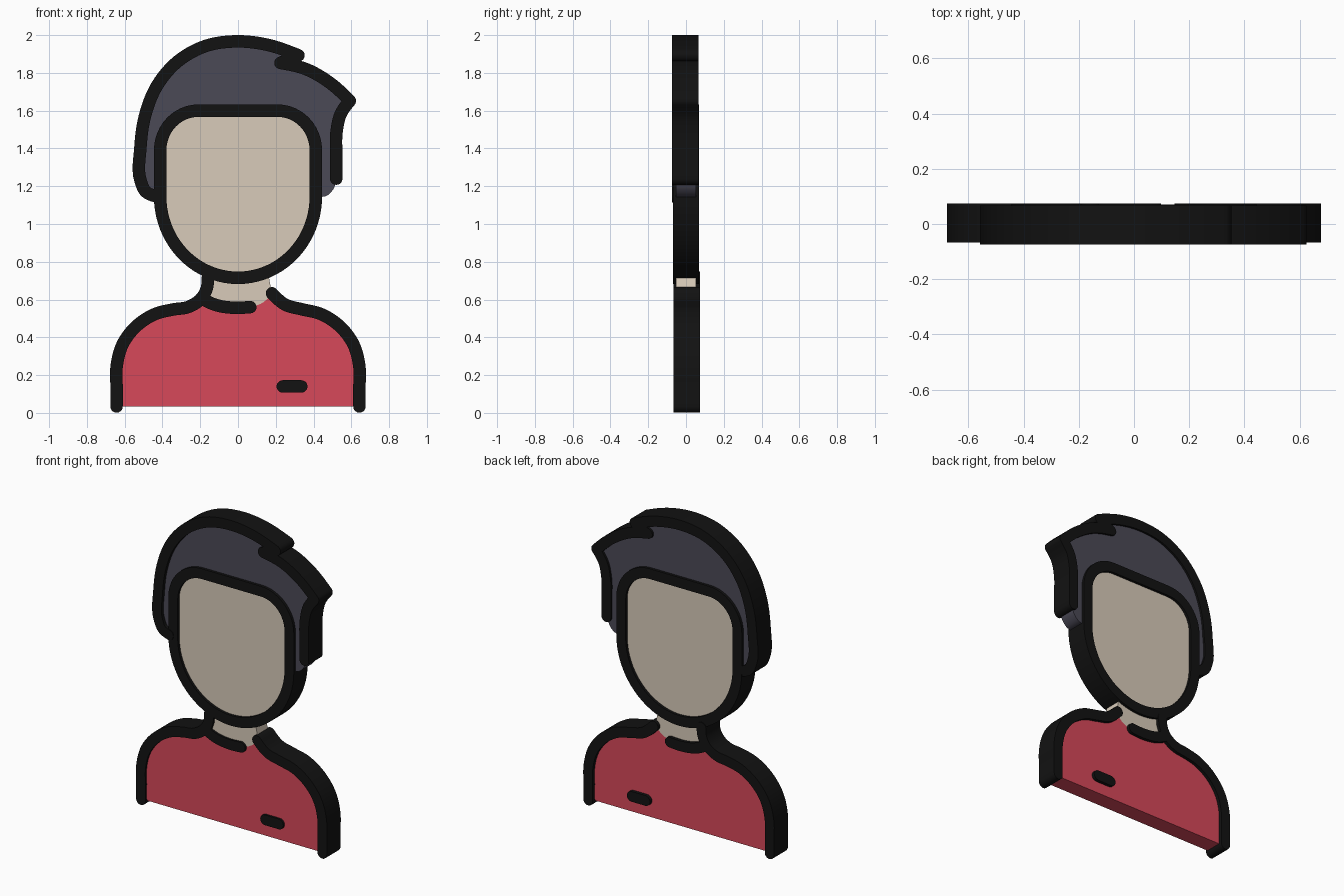
import bpy
import math
from mathutils import Vector

if "Cube" in bpy.data.objects:
    bpy.data.objects.remove(bpy.data.objects["Cube"])

R = 0.033          # half width of the black line work
HALF_LINE = 0.07   # half depth of the line work
HALF_FILL = 0.053  # half depth of the colour panels


def material(name, rgb):
    m = bpy.data.materials.new(name)
    m.diffuse_color = (*rgb, 1)
    m.use_nodes = True
    m.node_tree.nodes["Principled BSDF"].inputs["Base Color"].default_value = m.diffuse_color
    return m


BLACK = material("line_black", (0.006, 0.006, 0.006))
HAIR = material("hair_grey", (0.07, 0.067, 0.093))
SKIN = material("skin", (0.69, 0.60, 0.49))
RED = material("shirt_red", (0.68, 0.065, 0.102))


def smooth(pts, n=6):
    """Smooth path through the given (x, z) points."""
    p = [Vector(q) for q in pts]
    if len(p) < 3:
        return p
    d = [(b - a).length for a, b in zip(p, p[1:])]
    s = [(b - a) / l for a, b, l in zip(p, p[1:], d)]
    t = [(s[i - 1] * d[i] + s[i] * d[i - 1]) / (d[i - 1] + d[i]) for i in range(1, len(s))]
    t = [s[0] * 1.5 - t[0] * 0.5] + t + [s[-1] * 1.5 - t[-1] * 0.5]
    out = []
    for i, l in enumerate(d):
        for k in range(n):
            u = k / n
            h = 3 * u * u - 2 * u ** 3
            out.append(p[i] * (1 - h) + p[i + 1] * h
                       + t[i] * l * (u ** 3 - 2 * u * u + u) + t[i + 1] * l * (u ** 3 - u * u))
    return out + [p[-1]]


def plate(name, loops, half, y, mat):
    """Extrude closed loops drawn in the front plane."""
    c = bpy.data.curves.new(name, 'CURVE')
    c.dimensions, c.fill_mode, c.extrude = '2D', 'BOTH', half
    for loop in loops:
        sp = c.splines.new('POLY')
        sp.points.add(len(loop) - 1)
        for pt, q in zip(sp.points, loop):
            pt.co = (q[0], q[1], 0, 1)
        sp.use_cyclic_u = True
    c.materials.append(mat)
    o = bpy.data.objects.new(name, c)
    bpy.context.collection.objects.link(o)
    o.rotation_euler.x = math.pi / 2
    o.location.y = y
    bpy.ops.object.select_all(action='DESELECT')
    o.select_set(True)
    bpy.context.view_layer.objects.active = o
    bpy.ops.object.convert(target='MESH')
    bpy.ops.object.shade_smooth_by_angle()


def normals(path, closed=False):
    n = len(path)
    res = []
    for i in range(n):
        a = path[i - 1] if closed or i else path[0]
        b = path[(i + 1) % n] if closed or i < n - 1 else path[-1]
        d = (b - a).normalized()
        res.append(Vector((-d.y, d.x)))
    return res


def stroke(name, path, y):
    """Round-ended line of constant width."""
    nm = normals(path)
    left = [p + v * R for p, v in zip(path, nm)]
    right = [p - v * R for p, v in zip(path, nm)]

    def cap(c, v):
        a0 = math.atan2(v.y, v.x)
        return [c + R * Vector((math.cos(a0 - math.pi * k / 10), math.sin(a0 - math.pi * k / 10)))
                for k in range(1, 10)]
    loop = left + cap(path[-1], nm[-1]) + right[::-1] + cap(path[0], -nm[0])
    plate(name, [loop], HALF_LINE, y, BLACK)


def arc(cx, cz, rx, rz, a0, a1, n):
    return [Vector((cx + rx * math.cos(math.radians(a0 + (a1 - a0) * k / n)),
                    cz + rz * math.sin(math.radians(a0 + (a1 - a0) * k / n)))) for k in range(n + 1)]


# Face: rounded arch above, half ellipse below
FX, FZ = 0.412, 1.145
arch = arc(0.21, 1.39, FX - 0.21, 0.21, 0, 90, 12) + arc(-0.21, 1.39, FX - 0.21, 0.21, 90, 180, 12)
chin = arc(0, FZ, FX, 0.43, 180, 360, 40)
face = arch + chin
nf = normals(face, True)
plate("face", [face], HALF_FILL, 0, SKIN)
plate("face_outline", [[p + v * R for p, v in zip(face, nf)],
                       [p - v * R for p, v in zip(face, nf)]], HALF_LINE, 0, BLACK)

# Hair: line work in four strokes, one panel behind them
crown = smooth([(-0.44, 1.148), (-0.487, 1.17), (-0.516, 1.23), (-0.517, 1.40), (-0.493, 1.57),
                (-0.43, 1.73), (-0.32, 1.86), (-0.17, 1.943), (0, 1.967), (0.15, 1.95), (0.32, 1.893)])
notch = smooth([(0.32, 1.893), (0.225, 1.853)])
fringe = smooth([(0.225, 1.853), (0.36, 1.82), (0.49, 1.745), (0.592, 1.652)])
side = smooth([(0.592, 1.652), (0.545, 1.585), (0.522, 1.49), (0.52, 1.36), (0.52, 1.24)])
for name, path in (("crown", crown), ("notch", notch), ("fringe", fringe), ("side", side)):
    stroke("hair_outline_" + name, path, -0.0035)
lock = smooth([(0.52, 1.24), (0.505, 1.185), (0.47, 1.15), (FX, FZ)])
plate("hair", [crown + notch[1:] + fringe[1:] + side[1:] + lock[1:] + arch + [Vector((-FX, FZ))]],
      HALF_FILL, 0, HAIR)

# Shoulders: mirrored sleeve lines, the left one runs on up the neck
sleeve = [(0.643, 0.034), (0.643, 0.14), (0.642, 0.25), (0.61, 0.365), (0.535, 0.462),
          (0.435, 0.525), (0.34, 0.548)]
left = smooth([(-x, z) for x, z in sleeve]
              + [(-0.265, 0.56), (-0.195, 0.605), (-0.165, 0.66), (-0.16, 0.715)])
right = smooth(sleeve + [(0.25, 0.573), (0.18, 0.633)])
stroke("shoulder_outline_left", left, 0.0035)
stroke("shoulder_outline_right", right, 0.0035)

# Collar line, neck and shirt share one neckline
collar = smooth([(-0.19, 0.605), (-0.12, 0.572), (-0.03, 0.557), (0.065, 0.56)])
neckline = collar + smooth([(0.065, 0.56), (0.13, 0.583), (0.18, 0.633)])[1:]
stroke("collar_outline", collar, 0.0035)
jaw = [p for p in chin if abs(p.x) < 0.18]
plate("neck", [neckline + jaw[::-1]], HALF_FILL, 0, SKIN)
shoulder = [p for p in left if p.x < -0.2]
plate("shirt", [shoulder + neckline + right[::-1][1:]], HALF_FILL, 0, RED)

# Pocket mark
stroke("pocket_mark", smooth([(0.237, 0.14), (0.335, 0.14)]), 0.0035)
